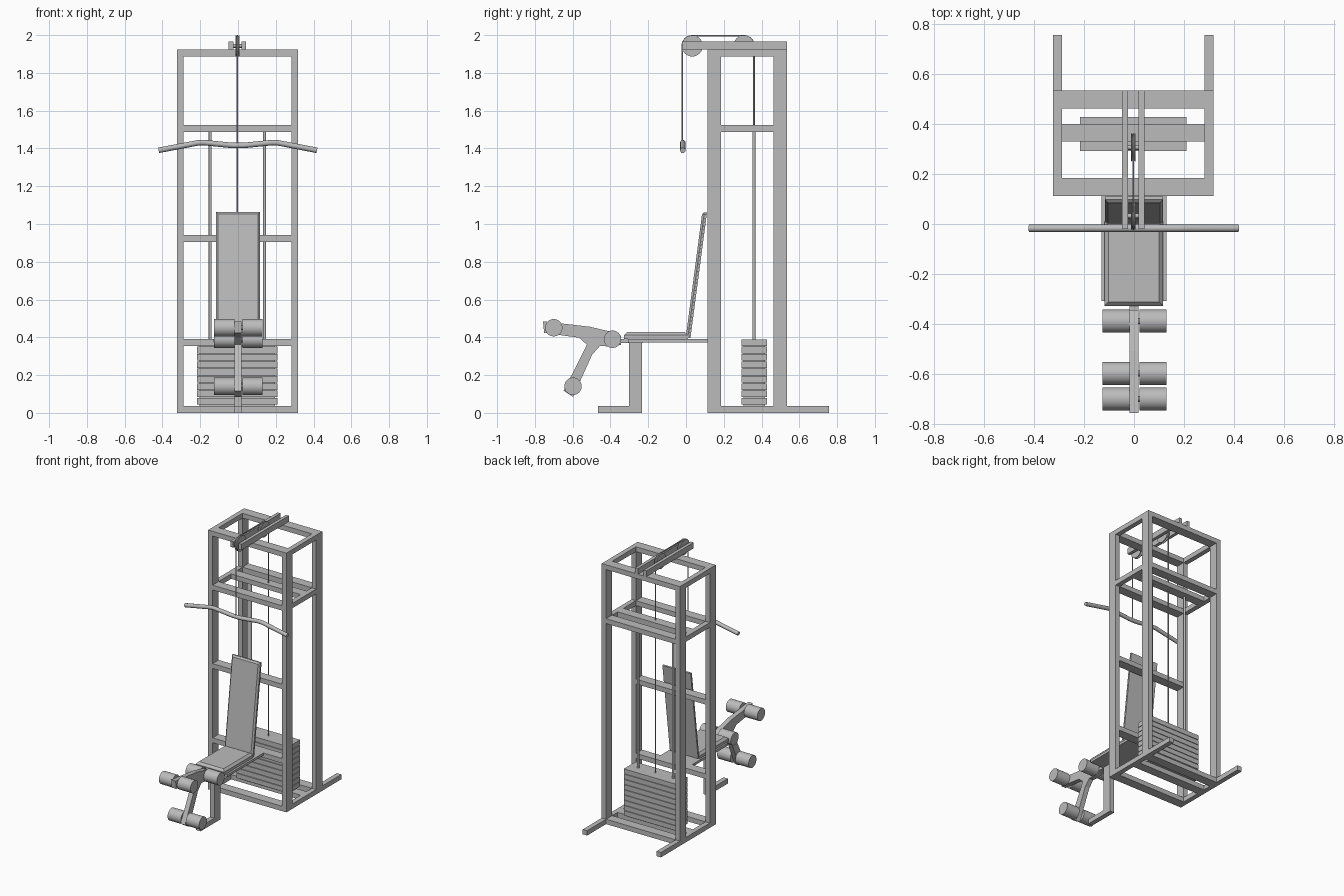
import bpy, bmesh, math
from mathutils import Matrix, Vector

if "Cube" in bpy.data.objects:
    bpy.data.objects.remove(bpy.data.objects["Cube"])

CX = -0.003          # centre line of frame
W = 0.036            # tube width
grey = bpy.data.materials.new("grey metal")
grey.diffuse_color = (0.5, 0.5, 0.5, 1)
grey.use_nodes = True
grey.node_tree.nodes["Principled BSDF"].inputs["Base Color"].default_value = grey.diffuse_color


def finish(name, bm):
    bmesh.ops.recalc_face_normals(bm, faces=bm.faces)
    me = bpy.data.meshes.new(name)
    bm.to_mesh(me)
    bm.free()
    ob = bpy.data.objects.new(name, me)
    bpy.context.collection.objects.link(ob)
    me.materials.append(grey)
    return ob


def smooth(ob):
    bpy.ops.object.select_all(action='DESELECT')
    ob.select_set(True)
    bpy.context.view_layer.objects.active = ob
    bpy.ops.object.shade_smooth_by_angle(angle=math.radians(35))


def box(name, x0, x1, y0, y1, z0, z1):
    bm = bmesh.new()
    bmesh.ops.create_cube(bm, size=1)
    bmesh.ops.scale(bm, vec=(x1 - x0, y1 - y0, z1 - z0), verts=bm.verts)
    bmesh.ops.translate(bm, vec=((x0 + x1) / 2, (y0 + y1) / 2, (z0 + z1) / 2), verts=bm.verts)
    return finish(name, bm)


def cushion(name, size, matrix, chamfer):
    """Slab whose upper (local +z) edges are chamfered."""
    bm = bmesh.new()
    bmesh.ops.create_cube(bm, size=1)
    bmesh.ops.scale(bm, vec=size, verts=bm.verts)
    edges = [e for e in bm.edges if all(v.co.z > 0 for v in e.verts)]
    bmesh.ops.bevel(bm, geom=edges, offset=chamfer, segments=1, affect='EDGES')
    bmesh.ops.transform(bm, matrix=matrix, verts=bm.verts)
    return finish(name, bm)


def lathe(name, rings, x, y, z, n=32):
    """Solid of (x, radius) rings turned about an axis along x."""
    bm = bmesh.new()
    loops = []
    for dx, r in rings:
        loops.append([bm.verts.new((x + dx, y + r * math.cos(2 * math.pi * i / n),
                                    z + r * math.sin(2 * math.pi * i / n))) for i in range(n)])
    for a, b in zip(loops, loops[1:]):
        for i in range(n):
            j = (i + 1) % n
            bm.faces.new((a[i], a[j], b[j], b[i]))
    bm.faces.new(loops[0])
    bm.faces.new(loops[-1])
    ob = finish(name, bm)
    smooth(ob)


def prism(name, pts, x0, x1):
    """Side profile in (y, z) extruded along x."""
    bm = bmesh.new()
    f = bm.faces.new([bm.verts.new((x0, y, z)) for y, z in pts])
    r = bmesh.ops.extrude_face_region(bm, geom=[f])
    vs = [v for v in r['geom'] if isinstance(v, bmesh.types.BMVert)]
    bmesh.ops.translate(bm, vec=(x1 - x0, 0, 0), verts=vs)
    return finish(name, bm)


def tube(name, pts, radius, res=4):
    cu = bpy.data.curves.new(name, 'CURVE')
    cu.dimensions = '3D'
    cu.bevel_depth, cu.bevel_resolution, cu.use_fill_caps = radius, res, True
    sp = cu.splines.new('POLY')
    sp.points.add(len(pts) - 1)
    for p, co in zip(sp.points, pts):
        p.co = (*co, 1)
    cu.materials.append(grey)
    ob = bpy.data.objects.new(name, cu)
    bpy.context.collection.objects.link(ob)
    bpy.ops.object.select_all(action='DESELECT')
    ob.select_set(True)
    bpy.context.view_layer.objects.active = ob
    bpy.ops.object.convert(target='MESH')
    smooth(bpy.context.view_layer.objects.active)


# Frame: posts, side rails and long feet on both sides
FRONT, MID, REAR = (0.113, 0.184), (0.331, 0.4), (0.463, 0.534)
XO, XI = 0.321, 0.321 - W
for s, side in ((-1, "left"), (1, "right")):
    a, b = sorted((CX + s * XO, CX + s * XI))
    for n, (y0, y1) in (("front", FRONT), ("rear", REAR)):
        box(f"{side}_{n}_post", a, b, y0, y1, W, 1.924 - W)
    box(f"{side}_foot", a, b, FRONT[0], 0.757, 0, W)
    box(f"{side}_top_rail", a, b, FRONT[0], REAR[1], 1.924 - W, 1.924)
    box(f"{side}_upper_rail", a, b, FRONT[1], REAR[0], 1.488, 1.524)

# Frame: cross bars
for z, rows in ((0, (FRONT, MID, REAR)), (0.355, (FRONT,)), (0.906, (FRONT,)),
                (1.488, (FRONT, MID, REAR)), (1.924 - W, (FRONT, REAR))):
    for y0, y1 in rows:
        box("cross_bar", CX - XI, CX + XI, y0, y1, z, z + W)

# Weight stack and guide rods
for i in range(9):
    z = 0.044 + i * 0.0388
    box("weight_plate", CX - 0.213, CX + 0.213, 0.293, 0.429, z, z + 0.035)
box("stack_core", CX - 0.2, CX + 0.2, 0.305, 0.417, W, 0.38)
for s in (-1, 1):
    tube("guide_rod", [(CX + s * 0.144, 0.36, W), (CX + s * 0.144, 0.36, 1.49)], 0.008)

# Pulley rails and pulleys
for s in (-1, 1):
    a, b = sorted((CX + s * 0.022, CX + s * 0.046))
    box("pulley_rail", a, b, -0.02, 0.534, 1.924, 1.967)
PY, PZ, PR = (0.033, 0.307), 1.943, 0.053
for y in PY:
    lathe("pulley", [(-0.01, 0.056), (-0.007, 0.056), (-0.002, 0.049), (0.002, 0.049),
                     (0.007, 0.056), (0.01, 0.056)], CX, y, PZ)
    lathe("pulley_axle", [(-0.03, 0.01), (0.03, 0.01)], CX, y, PZ, 16)

# Cable from bar, over both pulleys, to weight stack
path = [(CX, -0.02, 1.42)]
for y, a0, a1 in ((PY[0], 180, 90), (PY[1], 90, 0)):
    for k in range(9):
        t = math.radians(a0 + (a1 - a0) * k / 8)
        path.append((CX, y + PR * math.cos(t), PZ + PR * math.sin(t)))
path.append((CX, 0.36, 0.385))
tube("cable", path, 0.004, 2)

# Pull-down bar
tube("pull_bar", [(x, -0.017, z) for x, z in ((-0.42, 1.39), (-0.21, 1.43), (-0.18, 1.431),
     (-0.03, 1.416), (0.03, 1.416), (0.18, 1.431), (0.21, 1.43), (0.418, 1.39))], 0.0145)

# Seat, its plate, post and foot
box("seat_plate", -0.13, 0.13, -0.308, 0.113, 0.373, 0.391)
box("seat_bracket", -0.018, 0.018, -0.36, -0.23, 0.37, 0.391)
cushion("seat_pad", (0.234, 0.338, 0.037), Matrix.Translation((-0.001, -0.159, 0.4095)), 0.016)
box("seat_post", -0.018, 0.018, -0.302, -0.233, W, 0.374)
box("front_foot", -0.018, 0.018, -0.465, -0.233, 0, W)

# Backrest: padded front on a thin board, leaning back
tilt = math.radians(7.5)
lean = Matrix.Translation((0.055, 0.055, 0.73)) @ Matrix.Rotation(math.pi / 2 - tilt, 4, 'X')
lean = Matrix.Translation((-0.055, 0, 0)) @ lean
cushion("backrest_pad", (0.232, 0.67, 0.017), lean @ Matrix.Translation((0, 0, 0.004)), 0.011)
cushion("backrest_board", (0.232, 0.67, 0.008), lean @ Matrix.Translation((0, 0, -0.0085)), 0.0005)

# Leg lever: forked arm with three pairs of foam rollers
prism("leg_lever", [(-0.757, 0.485), (-0.508, 0.456), (-0.39, 0.428), (-0.344, 0.408),
                    (-0.344, 0.361), (-0.39, 0.35), (-0.455, 0.355), (-0.497, 0.308),
                    (-0.598, 0.085), (-0.648, 0.117), (-0.524, 0.361), (-0.566, 0.398),
                    (-0.751, 0.424)], -0.018, 0.018)
for n, y, z in (("knee", -0.389, 0.39), ("upper", -0.7, 0.451), ("lower", -0.598, 0.141)):
    for s in (-1, 1):
        lathe(f"{n}_roller", [(-0.054, 0.046), (0.054, 0.046)], 0.002 + s * 0.075, y, z)
    lathe(f"{n}_axle", [(-0.1, 0.012), (0.1, 0.012)], 0.002, y, z, 16)
